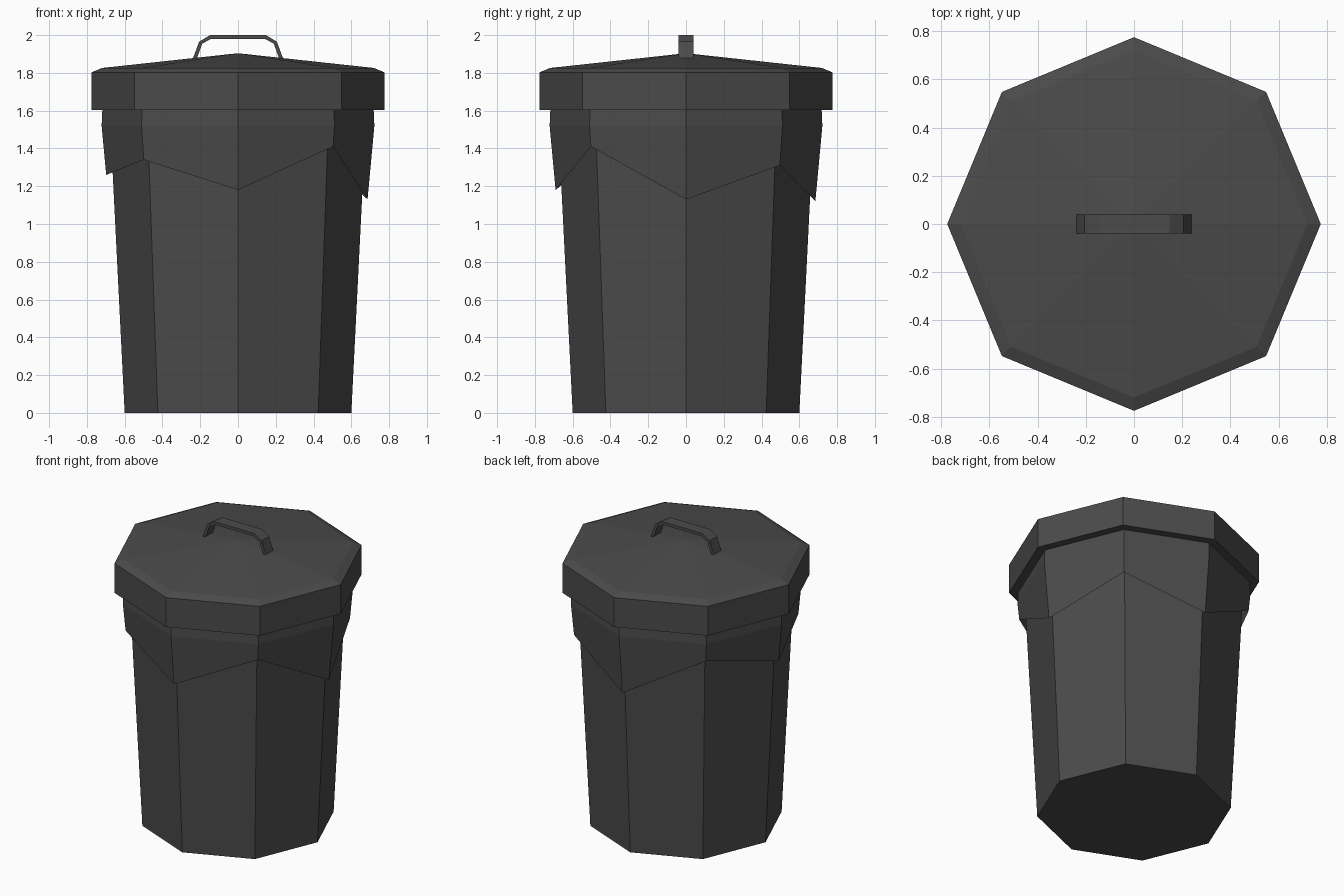
import bpy, bmesh
from math import cos, sin, pi

if "Cube" in bpy.data.objects:
    bpy.data.objects.remove(bpy.data.objects["Cube"])

dark = bpy.data.materials.new("dark_grey")
dark.diffuse_color = (0.07, 0.07, 0.07, 1)
dark.use_nodes = True
dark.node_tree.nodes["Principled BSDF"].inputs["Base Color"].default_value = dark.diffuse_color


def finish(name, bm):
    me = bpy.data.meshes.new(name)
    bm.to_mesh(me)
    bm.free()
    me.materials.append(dark)
    ob = bpy.data.objects.new(name, me)
    bpy.context.collection.objects.link(ob)
    return ob


def octagon(bm, r, z):
    """Ring of 8 verts; r and z may be per-corner functions."""
    ring = []
    for i in range(8):
        a = i * pi / 4
        ri = r(i) if callable(r) else r
        zi = z(i) if callable(z) else z
        ring.append(bm.verts.new((ri * cos(a), ri * sin(a), zi)))
    return ring


def loft(bm, rings):
    for lo, hi in zip(rings, rings[1:]):
        for i in range(8):
            j = (i + 1) % 8
            bm.faces.new((lo[i], lo[j], hi[j], hi[i]))


# Tapered bin body
bm = bmesh.new()
rings = [octagon(bm, 0.60, 0), octagon(bm, 0.68, 1.60)]
loft(bm, rings)
bm.faces.new(rings[0][::-1])
bm.faces.new(rings[1])
finish("bin_body", bm)

# Bin bag folded over the rim, with an uneven open hem (corner 0 is at +x)
hem = [1.13, 1.31, 1.12, 1.40, 1.26, 1.34, 1.18, 1.41]
bm = bmesh.new()
loft(bm, [octagon(bm, lambda i: 0.722 - 0.093 * (1.52 - hem[i]), lambda i: hem[i]),
          octagon(bm, 0.722, 1.52), octagon(bm, 0.718, 1.61)])
finish("bag_overhang", bm)

# Lid with closed underside, bevelled edge and shallow pyramid top
bm = bmesh.new()
rings = [octagon(bm, 0.775, 1.603), octagon(bm, 0.775, 1.803), octagon(bm, 0.72, 1.826)]
loft(bm, rings)
bm.faces.new(rings[0][::-1])
apex = bm.verts.new((0, 0, 1.904))
for i in range(8):
    bm.faces.new((rings[2][i], rings[2][(i + 1) % 8], apex))
finish("lid", bm)

# Strap handle: outer and inner half profiles, mirrored across x
half_out = [(-0.238, 1.878), (-0.206, 1.965), (-0.148, 2.0)]
half_in = [(-0.217, 1.878), (-0.189, 1.955), (-0.142, 1.98)]
outer = half_out + [(-x, z) for x, z in reversed(half_out)]
inner = half_in + [(-x, z) for x, z in reversed(half_in)]
bm = bmesh.new()
sections = [[bm.verts.new((x, y, z)) for (x, z), y in
             ((o, -0.04), (o, 0.04), (n, 0.04), (n, -0.04))]
            for o, n in zip(outer, inner)]
for a, b in zip(sections, sections[1:]):
    for i in range(4):
        j = (i + 1) % 4
        bm.faces.new((a[i], a[j], b[j], b[i]))
bm.faces.new(sections[0])
bm.faces.new(sections[-1])
bmesh.ops.recalc_face_normals(bm, faces=bm.faces)
finish("lid_handle", bm)
